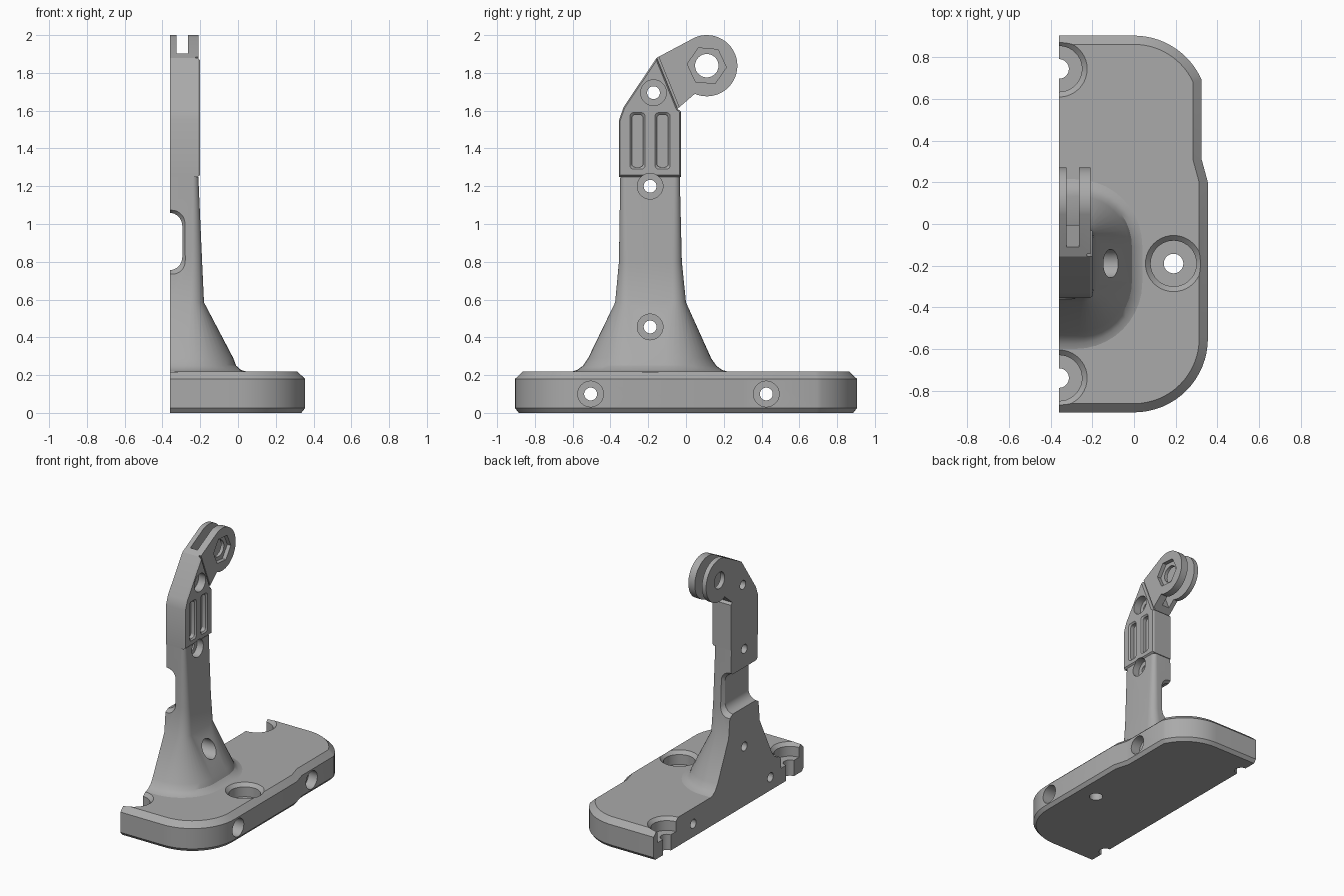
import bpy, bmesh, math
from math import cos, sin, pi, radians
from mathutils import Vector

cube = bpy.data.objects.get("Cube")
if cube:
    bpy.data.objects.remove(cube, do_unlink=True)

grey = bpy.data.materials.new("plain grey")
grey.use_nodes = True
COLOR = (0.4, 0.4, 0.4, 1)
grey.diffuse_color = COLOR
grey.node_tree.nodes["Principled BSDF"].inputs["Base Color"].default_value = COLOR

BACK = -0.36  # flat mounting side


def loft(name, rings):
    """Closed solid through rings with equal point counts."""
    bm = bmesh.new()
    loops = [[bm.verts.new(p) for p in ring] for ring in rings]
    n = len(loops[0])
    for a, b in zip(loops, loops[1:]):
        for i in range(n):
            j = (i + 1) % n
            bm.faces.new((a[i], a[j], b[j], b[i]))
    bm.faces.new(loops[0])
    bm.faces.new(loops[-1])
    bmesh.ops.recalc_face_normals(bm, faces=bm.faces)
    mesh = bpy.data.meshes.new(name)
    bm.to_mesh(mesh)
    bm.free()
    ob = bpy.data.objects.new(name, mesh)
    bpy.context.collection.objects.link(ob)
    return ob


def arc(cx, cy, r, a0, a1, n):
    return [(cx + r * cos(radians(a0 + (a1 - a0) * i / n)),
             cy + r * sin(radians(a0 + (a1 - a0) * i / n))) for i in range(n + 1)]


def prism(name, outline, x0, x1):
    """Side outline (y, z) extruded along x."""
    return loft(name, [[(x, y, z) for y, z in outline] for x in (x0, x1)])


def bore(center, profile, axis, sides=40):
    """Turned cutter; profile holds (radius, position along axis)."""
    u, v = center
    rings = []
    for r, d in profile:
        pts = arc(u, v, r, 0, 360 - 360 / sides, sides - 1)
        rings.append([(p, q, d) if axis == "z" else (d, p, q) for p, q in pts])
    return loft("bore_cutter", rings)


def side_screw(y, z, floor):
    return bore((y, z), [(0.068, 0.5), (0.068, floor), (0.034, floor), (0.034, -0.5)], "x")


def finish(ob, cutters):
    """Cut, bake the result, colour and shade."""
    for c in cutters:
        c.hide_render = True
        mod = ob.modifiers.new("cut", "BOOLEAN")
        mod.operation, mod.solver, mod.object = "DIFFERENCE", "EXACT", c
    bpy.context.view_layer.update()
    deps = bpy.context.evaluated_depsgraph_get()
    mesh = bpy.data.meshes.new_from_object(ob.evaluated_get(deps))
    ob.modifiers.clear()
    ob.data = mesh
    mesh.materials.clear()
    mesh.materials.append(grey)
    for c in cutters:
        bpy.data.objects.remove(c, do_unlink=True)
    bpy.ops.object.select_all(action="DESELECT")
    ob.select_set(True)
    bpy.context.view_layer.objects.active = ob
    bpy.ops.object.shade_smooth_by_angle(angle=radians(28))


# Base plate with rounded ends, a stepped side and chamfered rims
def base_ring(z, d):
    r, clip = 0.355 - d, 0.325 - d
    start = math.degrees(math.acos(clip / r))
    pts = [(BACK, -0.905 + d)] + arc(0, -0.55, r, -90, 0, 16)
    pts += [(r, 0.2), (clip, 0.31)] + arc(0, 0.55, r, start, 90, 14) + [(BACK, 0.905 - d)]
    return [(x, y, z) for x, y in pts]


base = loft("base_plate", [base_ring(0, 0.02), base_ring(0.025, 0),
                           base_ring(0.18, 0), base_ring(0.22, 0.042)])
plate_profile = [(0.145, 0.23), (0.135, 0.22), (0.11, 0.195), (0.11, 0.12),
                 (0.047, 0.12), (0.047, -0.1)]
cutters = [bore(c, plate_profile, "z")
           for c in ((0.19, -0.19), (BACK, 0.745), (BACK, -0.74))]
cutters += [side_screw(y, 0.1, 0.25) for y in (-0.505, 0.425)]
finish(base, cutters)


# Column: flared foot blending into a rounded post
def post_ring(z, front, back, side, r):
    pts = [(BACK, front)] + arc(side - r, front + r, r, -90, 0, 10)
    pts += arc(side - r, back - r, r, 0, 90, 10) + [(BACK, back)]
    return [(x, y, z) for x, y in pts]


column = loft("column", [post_ring(*p) for p in (
    (0.22, -0.60, 0.215, 0.04, 0.32),
    (0.228, -0.575, 0.19, 0.015, 0.30),
    (0.25, -0.545, 0.16, -0.01, 0.27),
    (0.29, -0.518, 0.133, -0.025, 0.24),
    (0.585, -0.375, 0.0, -0.18, 0.07),
    (0.8, -0.355, -0.022, -0.19, 0.05),
    (1.25, -0.348, -0.033, -0.21, 0.03))])


# Rounded cable notch through the flat side, flared at both mouths
def notch_ring(y, d, r=0.07):
    x, lo, hi = -0.295 + d, 0.755 - d, 1.06 + d
    pts = [(-0.5, lo)] + arc(x - r, lo + r, r, -90, 0, 8)
    pts += arc(x - r, hi - r, r, 0, 90, 8) + [(-0.5, hi)]
    return [(px, y, pz) for px, pz in pts]


notch = loft("notch_cutter", [notch_ring(y, d) for y, d in (
    (-0.40, 0.045), (-0.33, 0), (-0.05, 0), (0.02, 0.045))])
finish(column, [notch, side_screw(-0.19, 0.455, -0.24), side_screw(-0.19, 1.2, -0.26)])

# Head block with a slanted top and two recessed slots
HEAD = [(-0.355, 1.25), (-0.355, 1.55), (-0.33, 1.62), (-0.155, 1.88),
        (-0.045, 1.61), (-0.027, 1.595), (-0.027, 1.25)]
mid = Vector((-0.19, 1.5))
inner = [mid + (Vector(p) - mid) * 0.96 for p in HEAD]
head = loft("head_block", [[(x, y, z) for y, z in ring] for x, ring in (
    (BACK, HEAD), (-0.212, HEAD), (-0.2, inner))])


def slot_ring(x, cy, d, r=0.02):
    w, h = 0.03 + d, 0.14 + d
    pts = []
    for sy, sz, a in ((1, 1, 0), (-1, 1, 90), (-1, -1, 180), (1, -1, 270)):
        pts += arc(cy + sy * (w - r), 1.44 + sz * (h - r), r, a, a + 90, 4)
    return [(x, y, z) for y, z in pts]


slots = [loft("slot_cutter", [slot_ring(-0.24, cy, 0), slot_ring(-0.21, cy, 0),
                              slot_ring(-0.19, cy, 0.02)]) for cy in (-0.257, -0.124)]
finish(head, slots + [side_screw(-0.19, 1.2, -0.26), side_screw(-0.172, 1.695, -0.26)])

# Hinge arm: two rounded prongs with a pivot hole and a nut pocket
PIVOT = (0.11, 1.838)
arm = prism("hinge_arm", [(-0.155, 1.88), (-0.045, 1.61)]
            + arc(*PIVOT, 0.162, -113, 113, 36), BACK, -0.21)
gap = prism("gap_cutter", [(-0.13, 1.95), (0.02, 1.58), (0.5, 1.58), (0.5, 2.2),
                           (-0.13, 2.2)], -0.325, -0.265)
groove = prism("groove_cutter", [(-0.175, 1.9), (-0.155, 1.91), (-0.02, 1.578),
                                 (-0.04, 1.57)], -0.225, -0.1)
pocket = prism("nut_cutter", arc(*PIVOT, 0.104, -5, 295, 5), -0.24, -0.1)
pivot = bore(PIVOT, [(0.062, -0.5), (0.062, 0)], "x")
finish(arm, [gap, groove, pocket, pivot])
